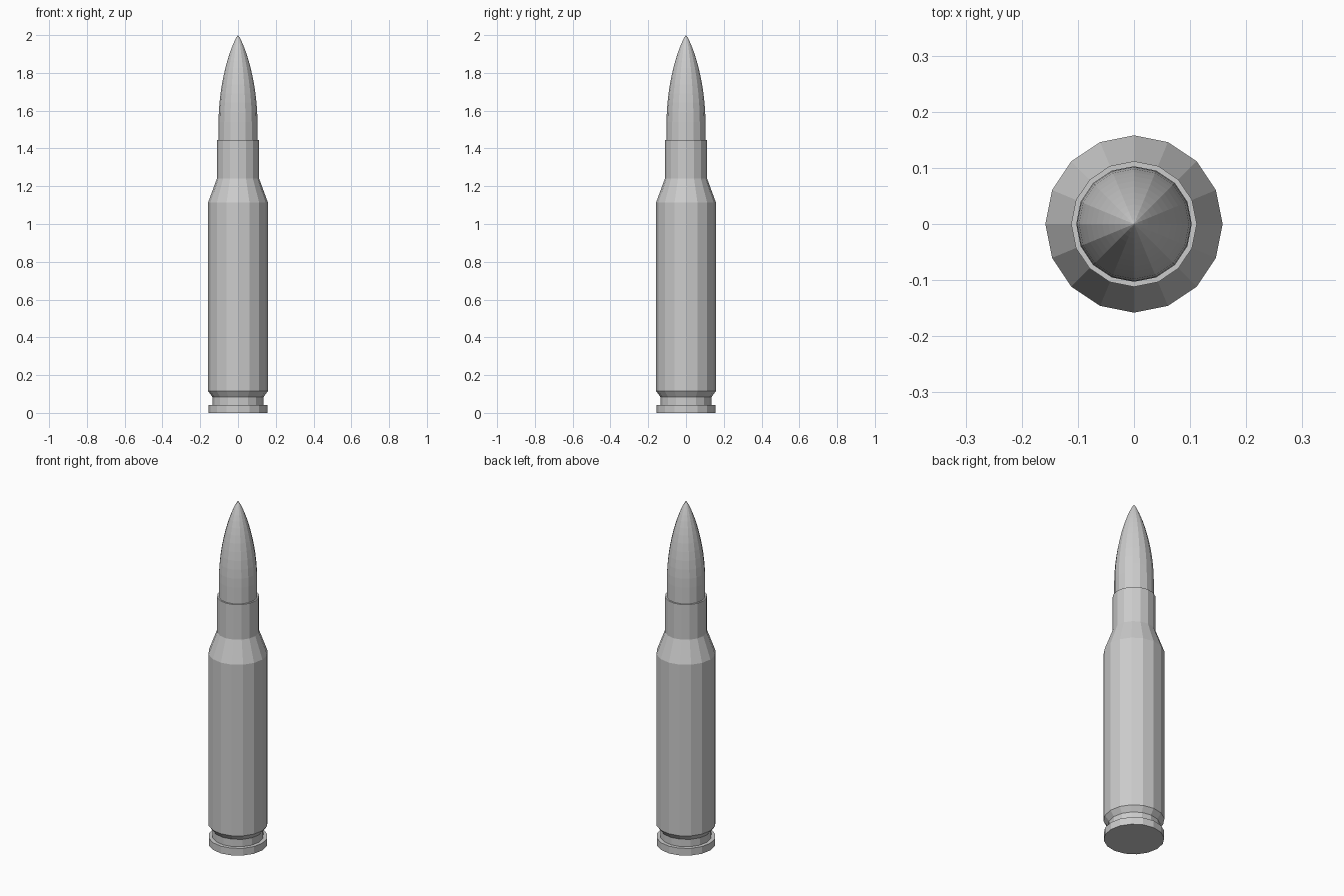
import bpy, bmesh, math

if "Cube" in bpy.data.objects:
    bpy.data.objects.remove(bpy.data.objects["Cube"])

SIDES = 16


def lathe(name, profile):
    """Spin a (radius, z) profile around z; radius 0 makes a pole."""
    bm = bmesh.new()
    rings = []
    for r, z in profile:
        if r == 0:
            rings.append([bm.verts.new((0, 0, z))] * SIDES)
        else:
            rings.append([bm.verts.new((r * math.cos(2 * math.pi * i / SIDES),
                                        r * math.sin(2 * math.pi * i / SIDES), z))
                          for i in range(SIDES)])
    for a, b in zip(rings, rings[1:]):
        for i in range(SIDES):
            j = (i + 1) % SIDES
            bm.faces.new(list(dict.fromkeys((a[i], a[j], b[j], b[i]))))
    bmesh.ops.recalc_face_normals(bm, faces=bm.faces)
    mesh = bpy.data.meshes.new(name)
    bm.to_mesh(mesh)
    bm.free()
    obj = bpy.data.objects.new(name, mesh)
    bpy.context.collection.objects.link(obj)
    return obj


# Case: base, rim, groove, bevel, body, shoulder, neck and lip
lathe("case", [(0, 0), (0.157, 0), (0.157, 0.042), (0.136, 0.042),
               (0.136, 0.085), (0.158, 0.115), (0.158, 1.115),
               (0.112, 1.24), (0.112, 1.445), (0.103, 1.445)])

# Bullet: short straight shank, then a curved nose with a small round tip
base_z, nose_z, tip_z, radius = 1.445, 1.54, 2.0, 0.103
profile = [(radius, base_z)]
steps = 14
for k in range(steps):
    t = math.sin(k / steps * math.pi / 2)
    profile.append((radius * (1 - t ** 1.9) ** 0.83, nose_z + (tip_z - nose_z) * t))
profile.append((0, tip_z))
lathe("bullet", profile)
